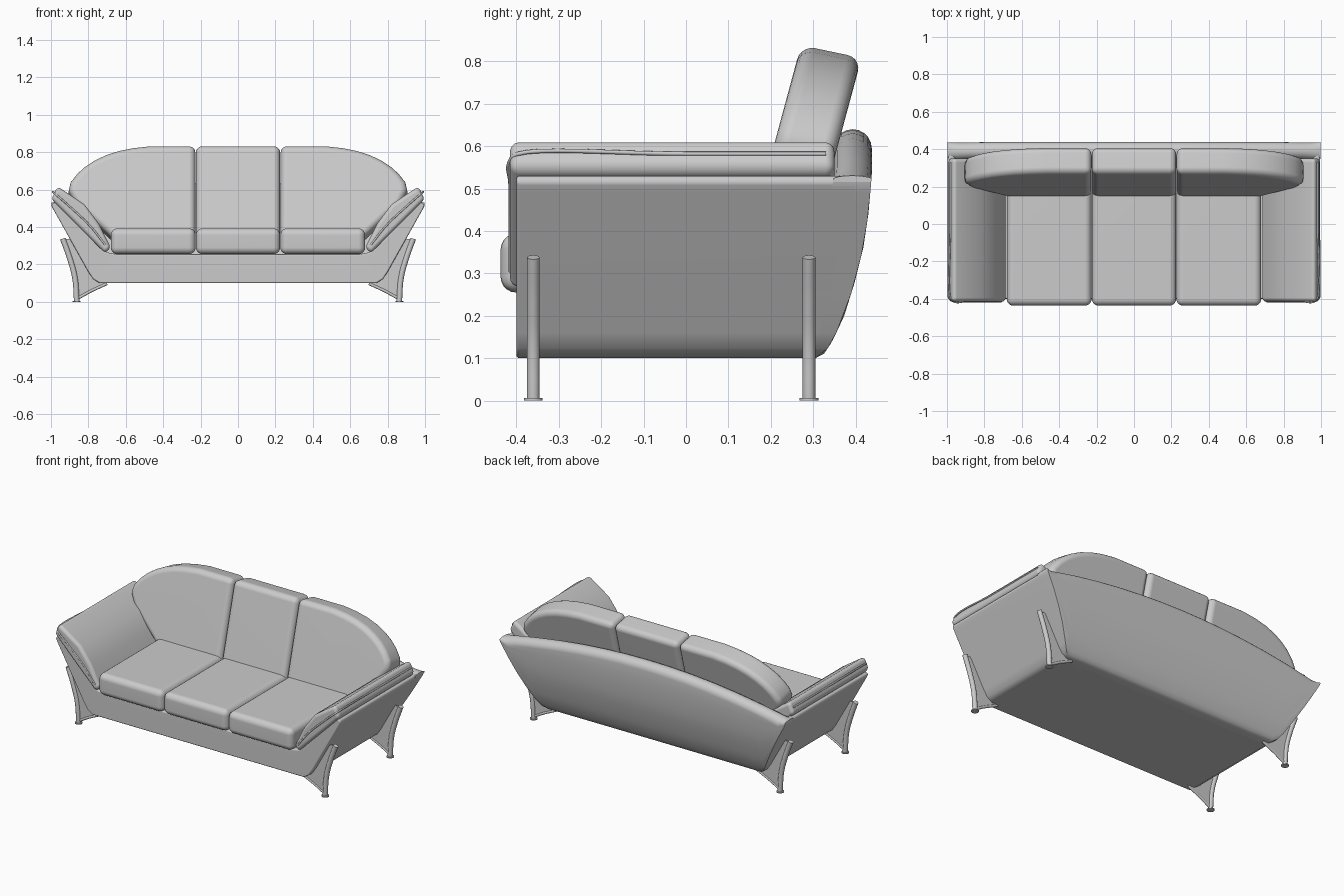
import bpy, bmesh, math
from mathutils import Vector

if "Cube" in bpy.data.objects:
    bpy.data.objects.remove(bpy.data.objects["Cube"])

OUTER = [(0.74, 0.10), (0.775, 0.123), (0.80, 0.16), (0.985, 0.49), (0.998, 0.515)]
BACK = [(0.10, 0.305), (0.11, 0.325), (0.14, 0.345), (0.20, 0.373), (0.28, 0.398),
        (0.36, 0.418), (0.44, 0.43), (0.53, 0.438), (0.65, 0.438)]


def interp(table, v):
    if v <= table[0][0]:
        return table[0][1]
    for (a, fa), (b, fb) in zip(table, table[1:]):
        if v <= b:
            return fa + (fb - fa) * (v - a) / (b - a)
    return table[-1][1]


def loft(name, rings, bevel=0.0, segments=5):
    """Closed solid through a list of equal-length rings of points."""
    bm = bmesh.new()
    vs = [[bm.verts.new(p) for p in ring] for ring in rings]
    n = len(vs[0])
    for a, b in zip(vs, vs[1:]):
        for i in range(n):
            j = (i + 1) % n
            bm.faces.new((a[i], a[j], b[j], b[i]))
    bm.faces.new(vs[0])
    bm.faces.new(vs[-1])
    bmesh.ops.recalc_face_normals(bm, faces=bm.faces)
    me = bpy.data.meshes.new(name)
    bm.to_mesh(me)
    bm.free()
    ob = bpy.data.objects.new(name, me)
    bpy.context.collection.objects.link(ob)
    if bevel:
        m = ob.modifiers.new("bevel", 'BEVEL')
        m.width, m.segments = bevel, segments
        m.limit_method, m.angle_limit = 'ANGLE', math.radians(45)
    return ob


def prism(name, pts, y0, y1, bevel=0.0, segments=5):
    """Extrude an x-z outline along y; y0 and y1 may depend on z."""
    f = lambda y, z: y(z) if callable(y) else y
    return loft(name, [[(x, f(y, z), z) for x, z in pts] for y in (y0, y1)], bevel, segments)


def tube(name, pts, r):
    cu = bpy.data.curves.new(name, 'CURVE')
    cu.dimensions = '3D'
    cu.bevel_depth, cu.bevel_resolution, cu.use_fill_caps = r, 4, True
    sp = cu.splines.new('BEZIER')
    sp.bezier_points.add(len(pts) - 1)
    for bp, p in zip(sp.bezier_points, pts):
        bp.co = p
        bp.handle_left_type = bp.handle_right_type = 'AUTO'
    ob = bpy.data.objects.new(name, cu)
    bpy.context.collection.objects.link(ob)
    return ob


def sided(s, pts):
    return [(s * x, z) for x, z in pts]


# Body: trough of seat base and flared arms
half = OUTER + [(0.99, 0.53), (0.965, 0.53), (0.74, 0.29), (0.70, 0.265), (0.65, 0.255)]
prism("body", half + sided(-1, half[::-1]), -0.40, lambda z: interp(BACK, z) - 0.03, 0.008, 3)

# Back panel: curved shell with a rolled, bowed top edge
cols = [0, 0.15, 0.3, 0.45, 0.6] + [x for x, _ in OUTER[:3]] + [0.85, 0.9, 0.945, 0.985, 0.998]
rings = []
for x in [-c for c in cols[:0:-1]] + cols:
    zb, zt = interp(OUTER, abs(x)), 0.64 - 0.11 * x * x
    rz, ry = min(0.045, 0.5 * (zt - zb)), 0.045
    zs = [zb + (zt - rz - zb) * (i / 14) ** 1.4 for i in range(15)]
    ring = [(x, interp(BACK, z), z) for z in zs]
    yc = interp(BACK, zs[-1]) - ry
    ring += [(x, yc + ry * math.cos(math.pi * k / 10), zs[-1] + rz * math.sin(math.pi * k / 10))
             for k in range(1, 10)]
    ring += [(x, interp(BACK, z) - 2 * ry, z) for z in zs[::-1]]
    rings.append(ring)
loft("back_panel", rings)

# Seat cushions
for i, (a, b) in enumerate([(-0.68, -0.227), (-0.225, 0.225), (0.227, 0.68)]):
    prism(f"seat_cushion_{i + 1}", [(a, 0.255), (b, 0.255), (b, 0.393), (a, 0.393)],
          -0.437, 0.25, 0.036)


# Back cushions: outlines leaned backwards
def back_cushion(name, pts):
    front = [(x, 0.15 + 0.27 * (z - 0.39), z) for x, z in pts]
    loft(name, [front, [(x, y + 0.143, z - 0.03) for x, y, z in front]], 0.034)


back_cushion("back_cushion_centre", [(-0.225, 0.3), (0.225, 0.3), (0.225, 0.838), (-0.225, 0.838)])
wing = [(0.228, 0.3), (0.62, 0.3), (0.87, 0.53), (0.905, 0.60), (0.895, 0.645), (0.86, 0.69),
        (0.82, 0.727), (0.77, 0.76), (0.71, 0.789), (0.64, 0.812), (0.56, 0.828), (0.47, 0.838),
        (0.228, 0.838)]
pad = [(0.71, 0.26), (0.998, 0.548), (0.965, 0.617), (0.92, 0.588), (0.82, 0.52),
       (0.745, 0.42), (0.68, 0.29)]
seam = [(0.71, 0.305), (0.79, 0.405), (0.90, 0.51), (0.965, 0.567)]

for s, side in ((-1, "left"), (1, "right")):
    back_cushion(f"back_cushion_{side}", sided(s, wing))

    # Arm cushion with piping along its front and outer edge
    prism(f"arm_cushion_{side}", sided(s, pad), -0.415, 0.35, 0.024)
    tube(f"arm_piping_{side}", [(s * x, -0.414, z) for x, z in seam]
         + [(s * 0.982, -0.395, 0.582), (s * 0.982, 0.0, 0.582), (s * 0.982, 0.33, 0.582)], 0.005)

    # Legs: curved rod, web plate, lower brace and foot disc
    for y, end in ((-0.36, "front"), (0.29, "back")):
        tag = f"{end}_{side}"
        rod = [(0.937, 0.338), (0.90, 0.235), (0.872, 0.13), (0.862, 0.004)]
        brace = [(0.855, 0.02), (0.79, 0.056), (0.70, 0.098)]
        tube(f"leg_rod_{tag}", [(s * x, y, z) for x, z in rod], 0.015)
        tube(f"leg_brace_{tag}", [(s * x, y, z) for x, z in brace], 0.008)
        web = rod[:3] + brace + [(0.72, 0.12), (0.80, 0.18), (0.89, 0.335)]
        prism(f"leg_web_{tag}", sided(s, web), y - 0.004, y + 0.004)
        bpy.ops.mesh.primitive_cylinder_add(vertices=24, radius=0.022, depth=0.006,
                                            location=(s * 0.863, y, 0.003))
        bpy.context.object.name = f"foot_{tag}"

# Apply everything and shade
bpy.ops.object.select_all(action='SELECT')
bpy.context.view_layer.objects.active = bpy.data.objects["body"]
bpy.ops.object.convert(target='MESH')
bpy.ops.object.shade_smooth_by_angle(angle=math.radians(40))
for ob in bpy.context.scene.objects:
    m = ob.modifiers.new("weighted", 'WEIGHTED_NORMAL')
    m.keep_sharp = True
